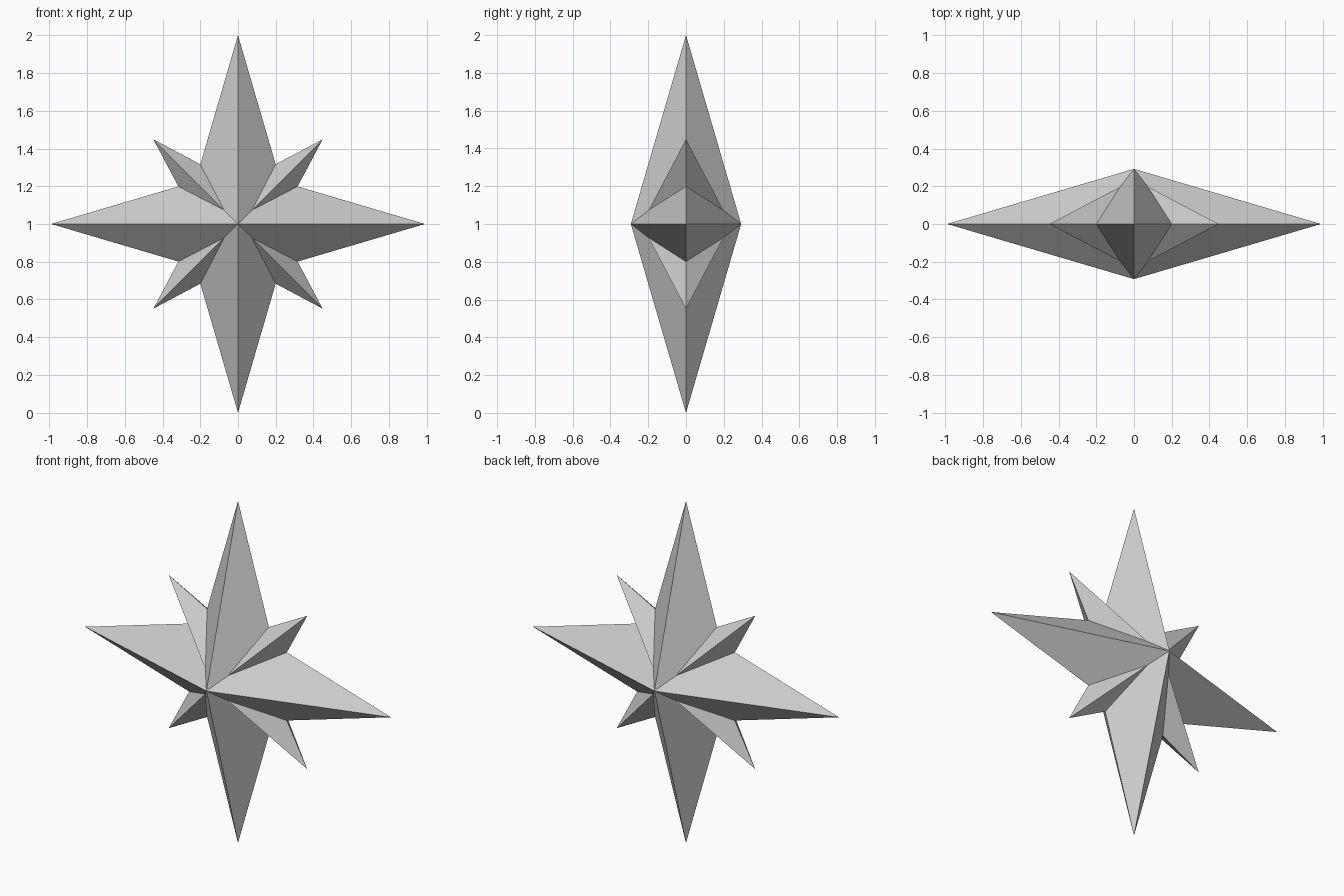
import bpy, bmesh
from math import radians
from mathutils import Matrix

if "Cube" in bpy.data.objects:
    bpy.data.objects.remove(bpy.data.objects["Cube"])

CENTRE_Z = 1.0


def double_spike(name, length, width, depth, angle):
    """Stretched octahedron: long axis in the XZ plane, turned about Y by angle."""
    bm = bmesh.new()
    for axis, size in enumerate((width, depth, length)):
        for sign in (-1, 1):
            co = [0, 0, 0]
            co[axis] = sign * size
            bm.verts.new(co)
    bmesh.ops.convex_hull(bm, input=bm.verts[:])
    bm.transform(Matrix.Rotation(radians(angle), 4, 'Y'))
    bmesh.ops.recalc_face_normals(bm, faces=bm.faces[:])
    mesh = bpy.data.meshes.new(name)
    bm.to_mesh(mesh)
    bm.free()
    obj = bpy.data.objects.new(name, mesh)
    obj.location.z = CENTRE_Z
    bpy.context.collection.objects.link(obj)
    return obj


# Long upright and sideways points of the star
double_spike("upright_points", 1.0, 0.292, 0.292, 0)
double_spike("sideways_points", 0.99, 0.292, 0.292, 90)

# Short diagonal points between them
for name, angle in (("rising_diagonal_points", 45), ("falling_diagonal_points", -45)):
    double_spike(name, 0.634, 0.194, 0.236, angle)
